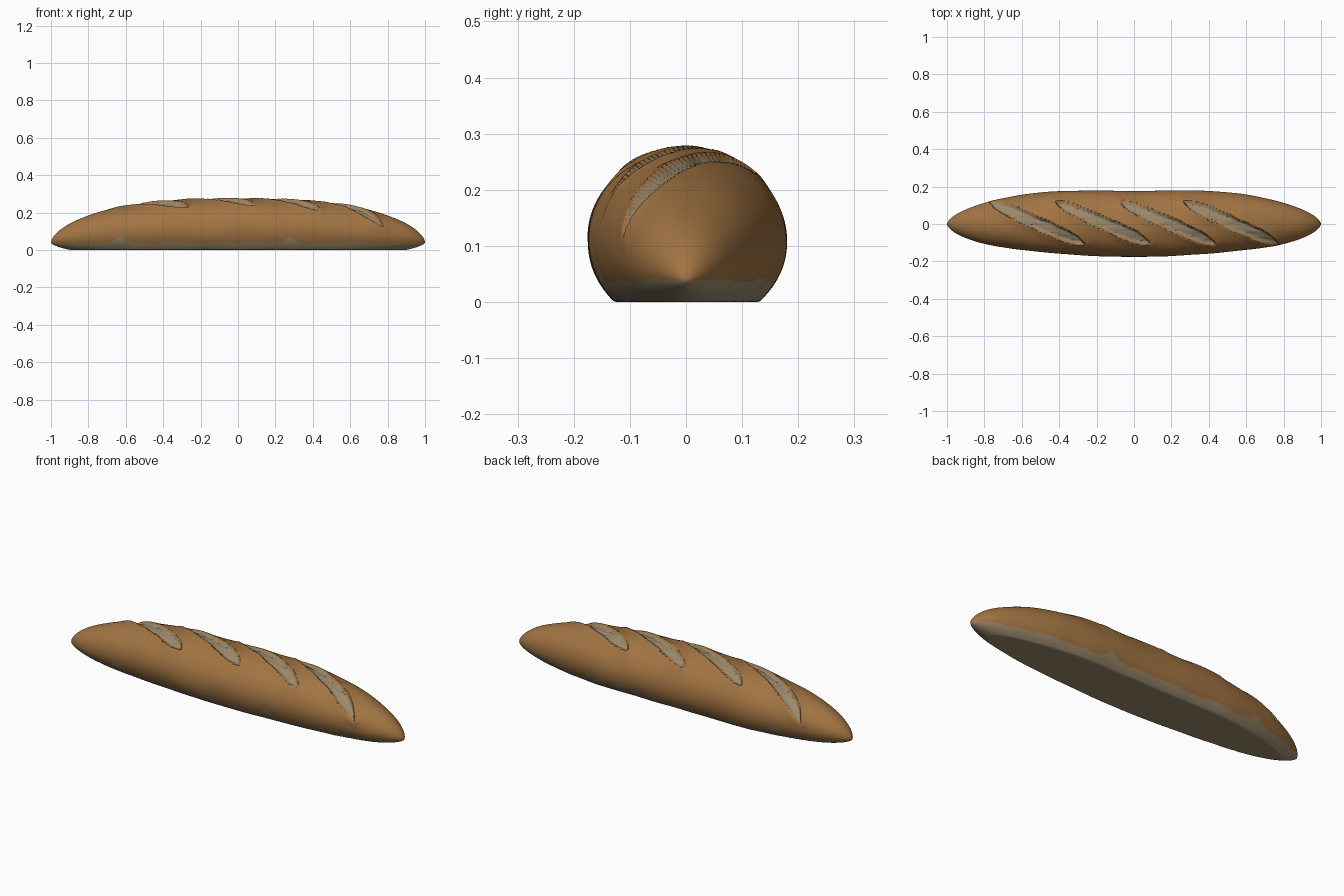
import bpy, bmesh, math
from mathutils import noise, Vector

if "Cube" in bpy.data.objects:
    bpy.data.objects.remove(bpy.data.objects["Cube"])

NX, NA = 460, 128          # stations along the loaf, points around it


def material(name, rgb):
    m = bpy.data.materials.new(name)
    m.diffuse_color = (*rgb, 1.0)
    m.use_nodes = True
    m.node_tree.nodes["Principled BSDF"].inputs["Base Color"].default_value = m.diffuse_color
    return m


crust = material("golden crust", (0.36, 0.175, 0.055))
crumb = material("pale crumb", (0.33, 0.25, 0.15))

# Four diagonal slashes: centre x, shared direction and half length
SLASHES = (-0.52, -0.165, 0.18, 0.52)
DIR = Vector((0.51, -0.225)).normalized()
HALF = 0.28


def slash_distance(x, y):
    """Signed distance to the nearest slash edge, negative inside."""
    best = 1.0
    for cx in SLASHES:
        px, py = x - cx, y - 0.006
        t = (px * DIR.x + py * DIR.y) / HALF
        d = abs(px * -DIR.y + py * DIR.x)
        wob = 0.005 * noise.noise(Vector((x * 16, y * 16, cx * 9)))
        width = (0.032 + wob) * (1 - min(abs(t), 1.0) ** 5)
        best = min(best, max(d - width, (abs(t) - 1) * HALF))
    return best


def relief(x, y):
    """Sunken scored cut with a slightly raised lip of crust."""
    d = slash_distance(x, y)
    if d < 0:
        grain = 0.003 * noise.noise(Vector((x * 12 + y * 25, y * 60, 2)))
        return -0.013 * min(1.0, -d / 0.008) + grain
    return 0.005 * math.exp(-(d / 0.022) ** 2)


def section(x):
    """Ring of points: round body flattened where it rests on the ground."""
    s = max(0.0, 1 - abs(x) ** 2.7) ** 0.6
    mid = 0.04 + 0.07 * s
    up, low, wide = 0.163 * s, 0.16 * s, 0.176 * s
    y0 = 0.01 * math.sin(math.pi * x) ** 2
    ring = []
    for j in range(NA):
        a = 2 * math.pi * j / NA
        sy, cz = math.sin(a), math.cos(a)
        y = wide * sy
        z = mid + (up if cz > 0 else low) * cz
        k = 0.003 * s * noise.noise(Vector((x * 6, y * 8, z * 8)))
        if cz > 0:
            k += relief(x, y + y0) * min(1, cz * 3) * min(1, s * 2)
        ring.append((x, y + y0 + k * sy, max(0.0, z + k * cz)))
    return ring


def underside_height(x):
    """Wavy upper edge of the pale base, with two small peaks."""
    peaks = sum(0.03 * math.exp(-((x - p) / 0.035) ** 2) for p in (-0.63, 0.28))
    return 0.038 + 0.006 * noise.noise(Vector((x * 7, 0, 5))) + peaks


# Loaf body, lofted from end to end with finer spacing at the tips
bm = bmesh.new()
rings = []
for i in range(NX + 1):
    u = 2 * i / NX - 1
    x = 0.4 * u + 0.6 * math.sin(math.pi * u / 2)
    rings.append([bm.verts.new(p) for p in section(x)])
for r0, r1 in zip(rings, rings[1:]):
    for j in range(NA):
        k = (j + 1) % NA
        bm.faces.new((r0[j], r0[k], r1[k], r1[j]))
bmesh.ops.remove_doubles(bm, verts=bm.verts, dist=0.00005)
bmesh.ops.recalc_face_normals(bm, faces=bm.faces)

# Pale colour on the base and inside the slashes
for f in bm.faces:
    c = f.calc_center_median()
    in_slash = c.z > 0.12 and slash_distance(c.x, c.y) < -0.002
    f.material_index = int(in_slash or c.z < underside_height(c.x))

mesh = bpy.data.meshes.new("bread_loaf")
bm.to_mesh(mesh)
bm.free()
mesh.materials.append(crust)
mesh.materials.append(crumb)
loaf = bpy.data.objects.new("bread_loaf", mesh)
bpy.context.collection.objects.link(loaf)
bpy.context.view_layer.objects.active = loaf
loaf.select_set(True)
bpy.ops.object.shade_smooth_by_angle(angle=math.radians(45))
